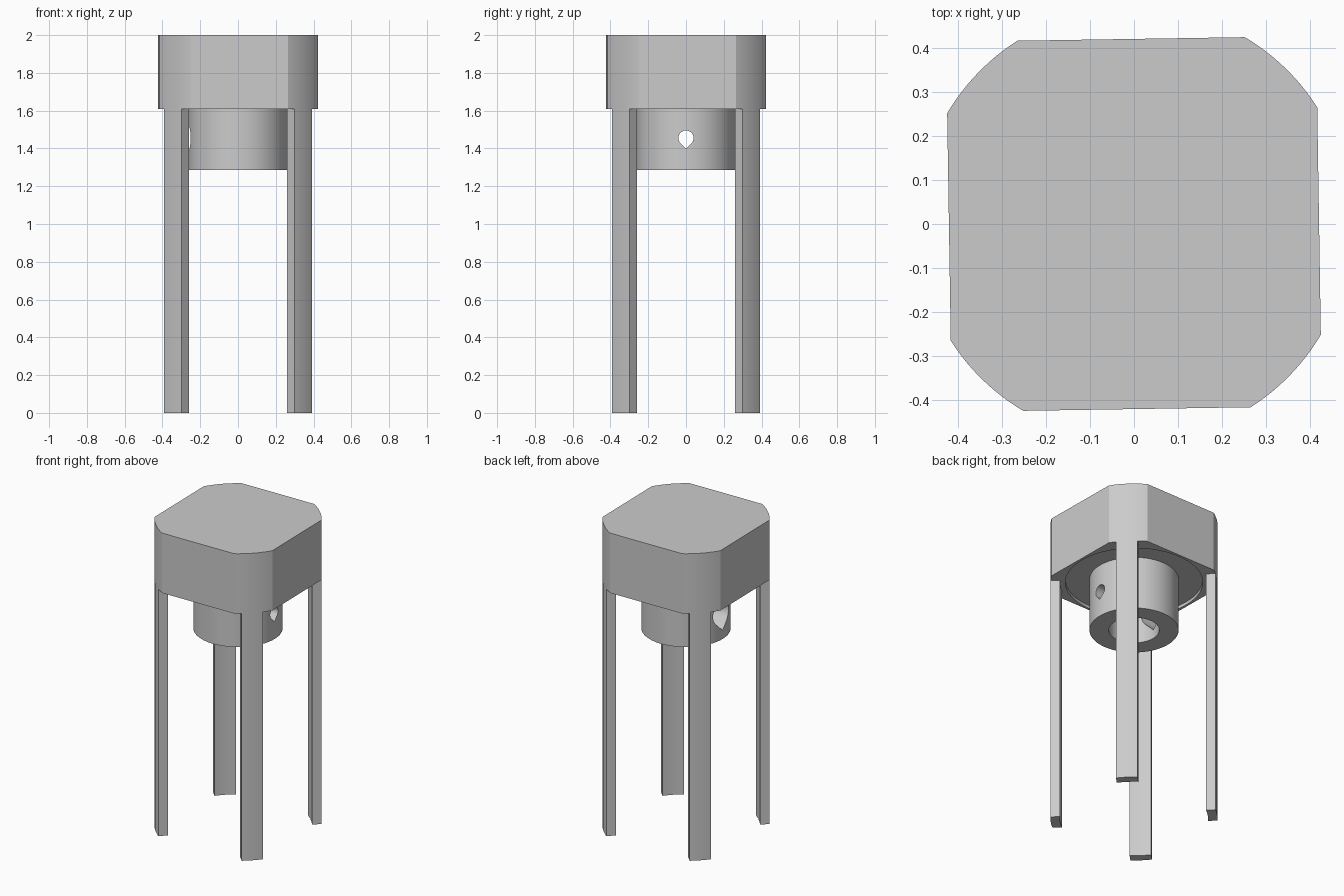
import bpy, bmesh
from math import sin, cos, pi, radians, asin, acos, sqrt
from mathutils import Matrix

if "Cube" in bpy.data.objects:
    bpy.data.objects.remove(bpy.data.objects["Cube"], do_unlink=True)

grey = bpy.data.materials.new("plain grey")
grey.use_nodes = True
colour = (0.6, 0.6, 0.6, 1)
grey.diffuse_color = colour
grey.node_tree.nodes["Principled BSDF"].inputs["Base Color"].default_value = colour

CAP_R, CAP_HALF = 0.493, 0.42
CAP_BOTTOM, CAP_TOP = 1.61, 2.0
STEM_R, BORE_R, STEM_BOTTOM = 0.263, 0.149, 1.285
HOLE_Z = 1.455


def arc(radius, start, end, steps):
    return [(radius * cos(start + (end - start) * i / steps),
             radius * sin(start + (end - start) * i / steps)) for i in range(steps + 1)]


def prism(name, outline, low, high, matrix=Matrix()):
    """Extrude a flat outline from low to high along z."""
    bm = bmesh.new()
    base = bm.faces.new([bm.verts.new((x, y, low)) for x, y in outline])
    top = bmesh.ops.extrude_face_region(bm, geom=[base])["geom"]
    verts = [v for v in top if isinstance(v, bmesh.types.BMVert)]
    bmesh.ops.translate(bm, verts=verts, vec=(0, 0, high - low))
    bmesh.ops.transform(bm, matrix=matrix, verts=bm.verts)
    bmesh.ops.recalc_face_normals(bm, faces=bm.faces)
    mesh = bpy.data.meshes.new(name)
    bm.to_mesh(mesh)
    bm.free()
    mesh.materials.append(grey)
    obj = bpy.data.objects.new(name, mesh)
    bpy.context.collection.objects.link(obj)
    return obj


def cylinder(name, radius, low, high):
    return prism(name, arc(radius, 0, 2 * pi, 96)[:-1], low, high)


def teardrop(name, radius, start, end):
    """Sideways hole along x, round above and pointed below."""
    tip = (0, -radius * sqrt(2))
    outline = arc(radius, -pi / 4, pi * 5 / 4, 36) + [tip]
    along_x = Matrix(((0, 0, 1, 0), (1, 0, 0, 0), (0, 1, 0, HOLE_Z), (0, 0, 0, 1)))
    return prism(name, outline, start, end, along_x)


def carve(obj, cutters):
    for cutter in cutters:
        cutter.hide_render = True
        mod = obj.modifiers.new("cut", 'BOOLEAN')
        mod.operation, mod.solver, mod.object = 'DIFFERENCE', 'EXACT', cutter
    graph = bpy.context.evaluated_depsgraph_get()
    mesh = bpy.data.meshes.new_from_object(obj.evaluated_get(graph))
    obj.modifiers.clear()
    obj.data = mesh
    for cutter in cutters:
        bpy.data.objects.remove(cutter, do_unlink=True)


# Cap: a slightly turned square with its corners rounded to one circle
turn = radians(0.9)
flat = acos(CAP_HALF / CAP_R)
outline = []
for k in range(4):
    start = k * pi / 2 + turn
    outline += arc(CAP_R, start + flat, start + pi / 2 - flat, 12)
cap = prism("cap", outline, CAP_BOTTOM, CAP_TOP)
carve(cap, [cylinder("recess_cutter", 0.405, CAP_BOTTOM - 0.1, CAP_BOTTOM + 0.02),
            cylinder("cap_bore_cutter", BORE_R, CAP_BOTTOM - 0.1, CAP_BOTTOM + 0.1)])

# Stem: tube with a small screw hole on one side and a wide one opposite
stem = cylinder("stem", STEM_R, STEM_BOTTOM, CAP_BOTTOM + 0.02)
carve(stem, [cylinder("bore_cutter", BORE_R, 1, CAP_TOP),
             teardrop("screw_hole_cutter", 0.04, 0, 0.5),
             teardrop("access_hole_cutter", 0.08, -0.5, 0)])

# Legs: curved strips flush with the cap corners
half, outer, inner = 0.064, CAP_R, 0.437
a, b = asin(half / outer), asin(half / inner)
legs = []
for k, name in enumerate(("back_left", "back_right", "front_right", "front_left")):
    middle = pi / 4 + k * pi / 2
    section = arc(outer, middle - a, middle + a, 6) + arc(inner, middle + b, middle - b, 6)
    legs.append(prism(name + "_leg", section, 0, CAP_BOTTOM))

# Smooth shading on the curves only
bpy.ops.object.select_all(action='DESELECT')
for obj in [cap, stem] + legs:
    obj.select_set(True)
bpy.context.view_layer.objects.active = cap
bpy.ops.object.shade_smooth_by_angle(angle=radians(15))
